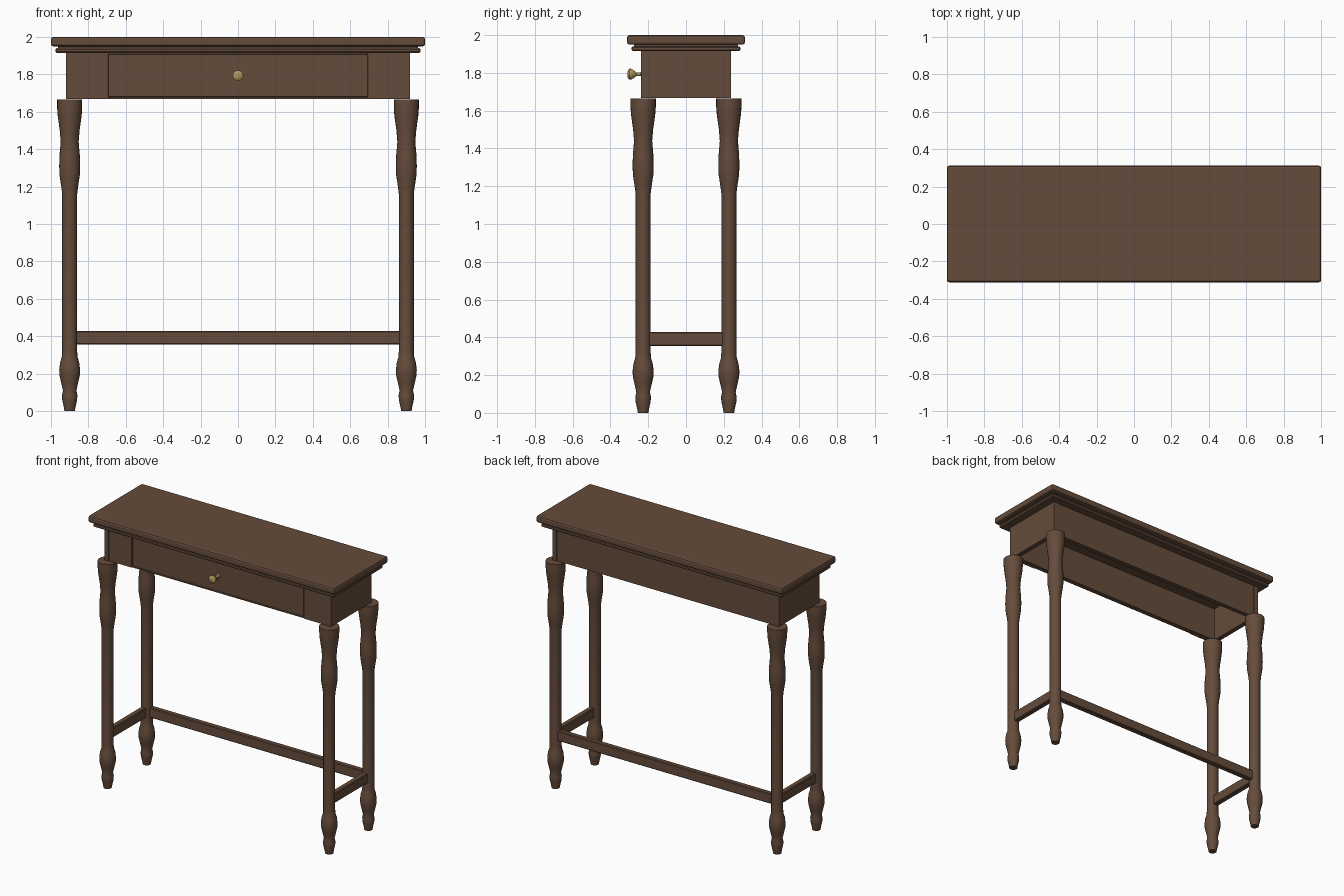
import bpy, bmesh, math
from mathutils import Matrix

if "Cube" in bpy.data.objects:
    bpy.data.objects.remove(bpy.data.objects["Cube"])


def material(name, rgb):
    m = bpy.data.materials.new(name)
    m.diffuse_color = (*rgb, 1)
    m.use_nodes = True
    m.node_tree.nodes["Principled BSDF"].inputs["Base Color"].default_value = m.diffuse_color
    return m


WOOD = material("dark brown wood", (0.13, 0.072, 0.044))
BRASS = material("brass", (0.45, 0.31, 0.11))


def finish(name, bm, mat):
    bmesh.ops.recalc_face_normals(bm, faces=bm.faces)
    me = bpy.data.meshes.new(name)
    bm.to_mesh(me)
    bm.free()
    me.materials.append(mat)
    ob = bpy.data.objects.new(name, me)
    bpy.context.collection.objects.link(ob)
    return ob


def box(name, x, y, z, bevel=0.0, segs=1):
    """Box from (min, max) ranges, optionally with bevelled edges."""
    bm = bmesh.new()
    bmesh.ops.create_cube(bm, size=1)
    for v in bm.verts:
        v.co = [r[0] if c < 0 else r[1] for c, r in zip(v.co, (x, y, z))]
    if bevel:
        bmesh.ops.bevel(bm, geom=bm.edges[:], offset=bevel, segments=segs,
                        profile=0.5, affect='EDGES')
    return finish(name, bm, WOOD)


def lathe(name, profile, sides, mat, matrix):
    """Turn a (radius, height) profile around z, then place it."""
    bm = bmesh.new()
    rings = [[bm.verts.new((r * math.cos(2 * math.pi * i / sides),
                            r * math.sin(2 * math.pi * i / sides), h))
              for i in range(sides)] for r, h in profile]
    for a, b in zip(rings, rings[1:]):
        for i in range(sides):
            j = (i + 1) % sides
            bm.faces.new((a[i], a[j], b[j], b[i]))
    bm.faces.new(rings[0])
    bm.faces.new(rings[-1])
    bm.transform(matrix)
    ob = finish(name, bm, mat)
    bpy.ops.object.select_all(action='DESELECT')
    ob.select_set(True)
    bpy.context.view_layer.objects.active = ob
    bpy.ops.object.shade_smooth_by_angle(angle=math.radians(35))
    return ob


# Table top with stepped moulding
box("table_top", (-1, 1), (-0.312, 0.312), (1.95, 2.0), 0.012, 2)
box("top_fillet", (-0.962, 0.962), (-0.275, 0.275), (1.938, 1.952))
box("top_moulding", (-0.977, 0.977), (-0.288, 0.288), (1.915, 1.94), 0.006)

# Apron: hollow frame of end boards, back board and front panels
ZA = (1.668, 1.918)
for s, side in ((-1, "left"), (1, "right")):
    box(f"{side}_end_board", sorted((s * 0.885, s * 0.92)), (-0.237, 0.237), ZA)
    box(f"{side}_front_panel", sorted((s * 0.703, s * 0.887)), (-0.233, -0.19), ZA)
box("back_board", (-0.887, 0.887), (0.20, 0.233), ZA)

# Drawer front with a shallow groove and raised centre panel
bm = bmesh.new()
bmesh.ops.create_cube(bm, size=1)
for v in bm.verts:
    v.co = (v.co.x * 1.408, -0.21 + v.co.y * 0.036, 1.793 + v.co.z * 0.25)
bm.normal_update()
front = [f for f in bm.faces if f.normal.y < -0.9]
bmesh.ops.inset_region(bm, faces=front, thickness=0.012)
bmesh.ops.inset_region(bm, faces=front, thickness=0.003, depth=-0.004)
bmesh.ops.inset_region(bm, faces=front, thickness=0.003, depth=0.004)
finish("drawer_front", bm, WOOD)

# Brass knob
lathe("drawer_knob", [(0.016, 0), (0.016, 0.006), (0.010, 0.012), (0.010, 0.035),
                      (0.020, 0.048), (0.029, 0.062), (0.029, 0.072),
                      (0.020, 0.080), (0.006, 0.083)], 16, BRASS,
      Matrix.Translation((0, -0.228, 1.793)) @ Matrix.Rotation(math.pi / 2, 4, 'X'))

# Turned legs
LEG = [(0.028, 0), (0.031, 0.02), (0.040, 0.06), (0.041, 0.085), (0.036, 0.11),
       (0.045, 0.15), (0.054, 0.19), (0.056, 0.22), (0.051, 0.26), (0.042, 0.29),
       (0.040, 0.32), (0.040, 1.16), (0.045, 1.20), (0.054, 1.26), (0.056, 1.31),
       (0.054, 1.37), (0.048, 1.44), (0.053, 1.50), (0.064, 1.58), (0.067, 1.62),
       (0.067, 1.665)]
for sx, lr in ((-1, "left"), (1, "right")):
    for sy, fb in ((-1, "front"), (1, "back")):
        lathe(f"{fb}_{lr}_leg", LEG, 24, WOOD,
              Matrix.Translation((sx * 0.90, sy * 0.227, 0)))
    # Side stretchers
    box(f"{lr}_stretcher", (sx * 0.90 - 0.02, sx * 0.90 + 0.02),
        (-0.225, 0.225), (0.355, 0.428), 0.005)

# Back stretcher
box("back_stretcher", (-0.90, 0.90), (0.207, 0.247), (0.355, 0.428), 0.005)
